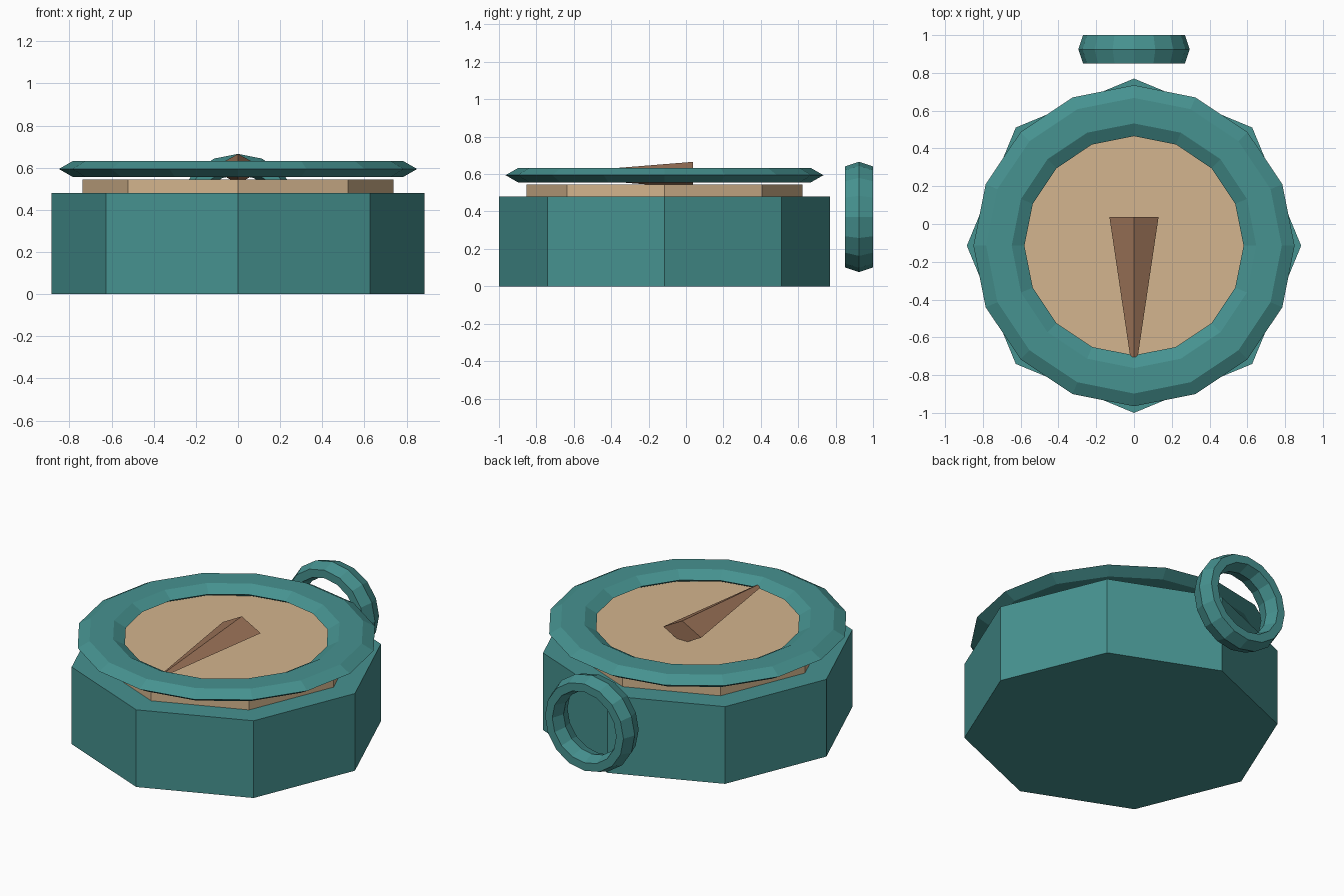
import bpy
import math

cube = bpy.data.objects.get("Cube")
if cube:
    bpy.data.objects.remove(cube, do_unlink=True)


def material(name, srgb):
    rgb = [((c / 255 + 0.055) / 1.055) ** 2.4 for c in srgb] + [1.0]
    mat = bpy.data.materials.new(name)
    mat.use_nodes = True
    mat.diffuse_color = rgb
    mat.node_tree.nodes["Principled BSDF"].inputs["Base Color"].default_value = rgb
    return mat


def finish(name, mat, scale=(1, 1, 1)):
    obj = bpy.context.object
    obj.name = name
    obj.scale = scale
    obj.data.materials.append(mat)
    bpy.ops.object.transform_apply(location=False, rotation=False, scale=True)
    bpy.ops.object.shade_flat()
    return obj


def octagon_prism(name, mat, radius, bottom, top):
    bpy.ops.mesh.primitive_cylinder_add(
        vertices=8, radius=radius, depth=top - bottom,
        location=(0, CENTRE_Y, (bottom + top) / 2))
    return finish(name, mat)


def faceted_ring(name, mat, major, minor, squash, location, tilt=0):
    bpy.ops.mesh.primitive_torus_add(
        major_segments=16, minor_segments=6, major_radius=major,
        minor_radius=minor, location=location, rotation=(tilt, 0, 0))
    return finish(name, mat, (1, 1, squash))


CENTRE_Y = -0.115
teal = material("teal", (70, 146, 144))
tan = material("tan", (212, 181, 142))
brown = material("brown", (154, 114, 87))

# Case and the dial plate on top of it
octagon_prism("case", teal, 0.885, 0, 0.48)
octagon_prism("dial", tan, 0.738, 0.48, 0.545)

# Flattened rim floating just above the dial
faceted_ring("rim", teal, 0.715, 0.135, 0.33, (0, CENTRE_Y, 0.594))

# Upright hanging loop behind the case
faceted_ring("hanging_loop", teal, 0.245, 0.05, 1.73, (0, 0.925, 0.371), math.pi / 2)

# Tapered needle with a diamond cross-section, pointing forward
bpy.ops.mesh.primitive_cone_add(
    vertices=4, radius1=0.13, radius2=0.02, depth=0.74,
    location=(0, -0.333, 0.595), rotation=(math.pi / 2, 0, 0))
finish("needle", brown, (1, 0.54, 1))
